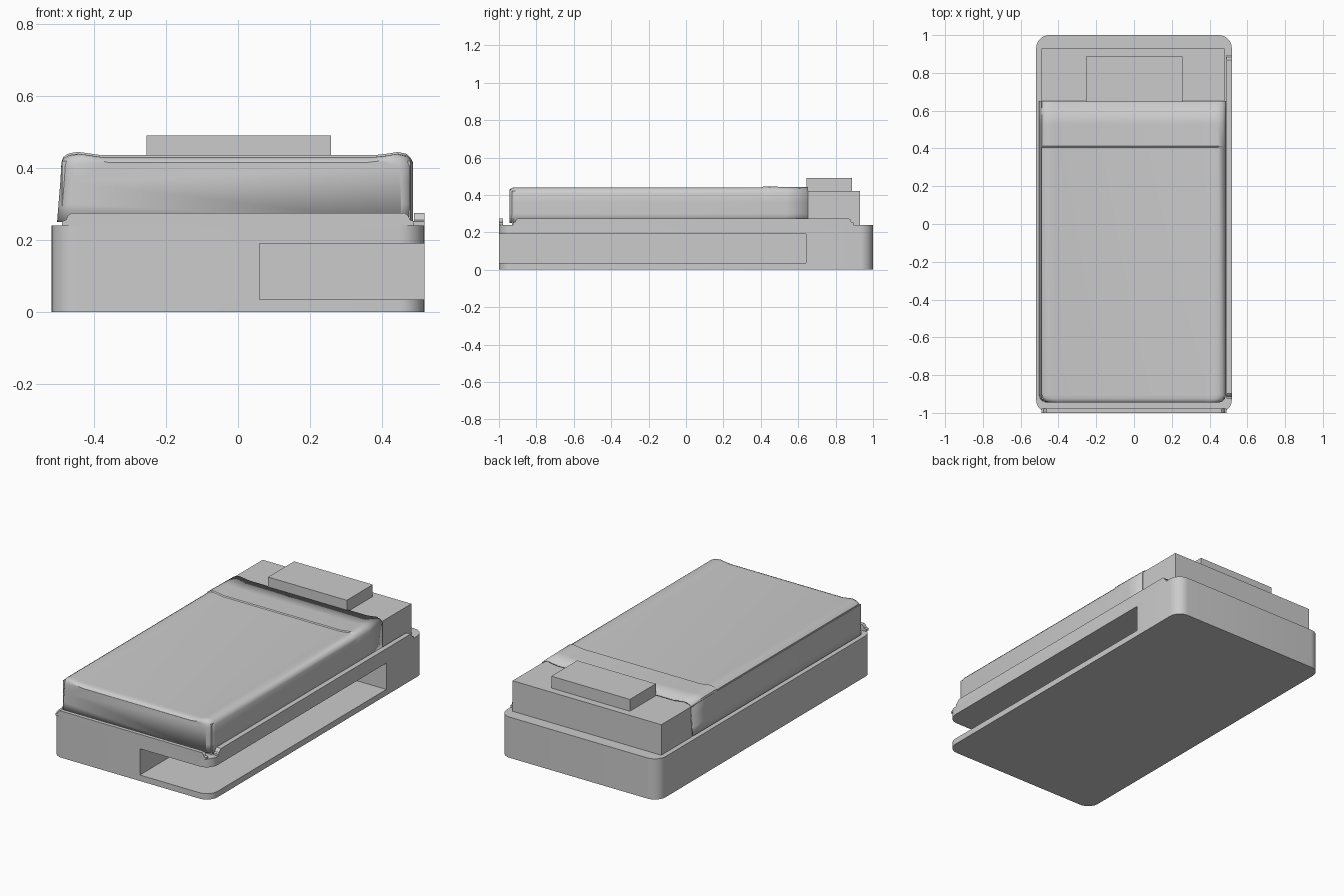
import bpy, bmesh
from math import sin, cos, pi
from mathutils import Vector

if "Cube" in bpy.data.objects:
    bpy.data.objects.remove(bpy.data.objects["Cube"])


def make_object(name, bm, smooth=False):
    bmesh.ops.recalc_face_normals(bm, faces=bm.faces)
    me = bpy.data.meshes.new(name)
    bm.to_mesh(me)
    bm.free()
    ob = bpy.data.objects.new(name, me)
    bpy.context.collection.objects.link(ob)
    if smooth:
        shade(ob)
    return ob


def shade(ob):
    bpy.ops.object.select_all(action='DESELECT')
    ob.select_set(True)
    bpy.context.view_layer.objects.active = ob
    bpy.ops.object.shade_smooth_by_angle(angle=0.6)


def prism(name, points, direction, smooth=False):
    """Extrude a closed flat outline along a direction."""
    bm = bmesh.new()
    face = bm.faces.new([bm.verts.new(p) for p in points])
    res = bmesh.ops.extrude_face_region(bm, geom=[face])
    top = [v for v in res['geom'] if isinstance(v, bmesh.types.BMVert)]
    bmesh.ops.translate(bm, verts=top, vec=Vector(direction))
    return make_object(name, bm, smooth)


def box(name, x0, x1, y0, y1, z0, z1):
    pts = [(x0, y0, z0), (x1, y0, z0), (x1, y1, z0), (x0, y1, z0)]
    return prism(name, pts, (0, 0, z1 - z0))


# Base with rounded corners
R, HX, HY = 0.07, 0.518, 1.0
outline = []
for i, (sx, sy) in enumerate([(1, 1), (-1, 1), (-1, -1), (1, -1)]):
    for k in range(9):
        a = (i + k / 8) * pi / 2
        outline.append((sx * (HX - R) + R * cos(a), sy * (HY - R) + R * sin(a), 0))
base = prism("bed_base", outline, (0, 0, 0.24))

# Open storage bay at the front right corner
cutter = box("bay_cutter", 0.06, 0.7, -1.2, 0.642, 0.035, 0.19)
cutter.hide_render = True
mod = base.modifiers.new("bay", 'BOOLEAN')
mod.object = cutter
mod.operation = 'DIFFERENCE'
mod.solver = 'EXACT'
bpy.context.view_layer.objects.active = base
bpy.ops.object.modifier_apply(modifier="bay")
bpy.data.objects.remove(cutter)
shade(base)


# Raised lips along the right side and the front
def lip_profile(a, b):
    end = [(0, 0.24), (0, 0.252), (0.012, 0.256), (0.017, 0.268), (0.027, 0.275)]
    return [(a + t, z) for t, z in end] + [(b - t, z) for t, z in reversed(end)]


prism("side_lip", [(0.489, y, z) for y, z in lip_profile(-0.925, 0.895)], (0.029, 0, 0), True)
prism("front_lip", [(x, -1.0, z) for x, z in lip_profile(-0.49, 0.49)], (0, 0.022, 0), True)

# Mattress and pillow
box("mattress", -0.49, 0.48, -0.93, 0.93, 0.24, 0.42)
box("pillow", -0.255, 0.258, 0.645, 0.887, 0.41, 0.49)

# Blanket: cross-section swept along the bed, rounded at the foot, with a turned-down fold
left = [(-0.503, 0.25), (-0.499, 0.30), (-0.494, 0.36), (-0.491, 0.41), (-0.486, 0.426),
        (-0.47, 0.436), (-0.445, 0.440), (-0.415, 0.436), (-0.38, 0.431)]
right = [(0.38, 0.431), (0.415, 0.435), (0.445, 0.440), (0.47, 0.434), (0.481, 0.422),
         (0.487, 0.41), (0.487, 0.36), (0.487, 0.30), (0.486, 0.25)]
section = left + right
# y position, side inset, height change of each station
stations = [(0.652, 0, 0.001), (0.53, 0, 0.003), (0.412, 0, 0.005), (0.406, 0, 0),
            (-0.905, 0, 0), (-0.925, 0.006, -0.001), (-0.938, 0.018, -0.006),
            (-0.945, 0.034, -0.016)]
bm = bmesh.new()
rings = []
for y, inset, dz in stations:
    rings.append([bm.verts.new((x * (1 - inset / 0.49), y, z + (dz if z > 0.4 else 0)))
                  for x, z in section])
for r0, r1 in zip(rings, rings[1:]):
    for i in range(len(section) - 1):
        bm.faces.new((r0[i], r0[i + 1], r1[i + 1], r1[i]))
bm.faces.new(rings[-1])
blanket = make_object("blanket", bm)
sol = blanket.modifiers.new("thickness", 'SOLIDIFY')
sol.thickness = 0.006
sol.offset = -1
shade(blanket)
